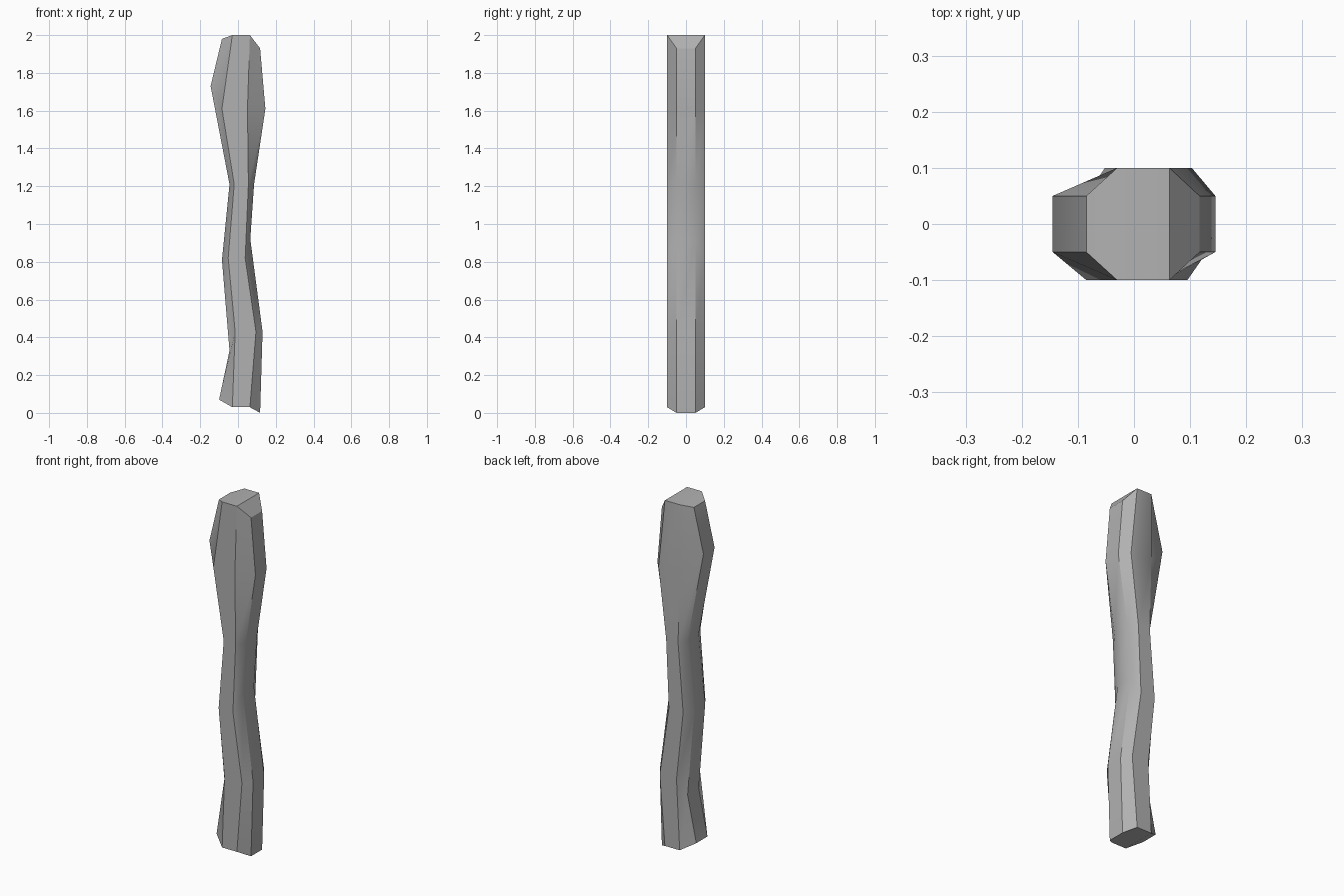
import bpy, bmesh, math

if "Cube" in bpy.data.objects:
    bpy.data.objects.remove(bpy.data.objects["Cube"])

# Side rails of the club as (x, z) from bottom to top
left_edge = [(-0.10, 0.07), (-0.045, 0.33), (-0.085, 0.81), (-0.045, 1.21), (-0.145, 1.73), (-0.085, 1.98)]
right_edge = [(0.117, 0.0), (0.13, 0.43), (0.065, 0.92), (0.085, 1.21), (0.145, 1.61), (0.117, 1.93)]

# Flat front and back rails share heights; only the head differs
inner_z = [0.03, 0.43, 0.82, 1.21, 1.61, 2.0]


def rail(xs):
    return list(zip(xs, inner_z))


front_left = rail([-0.03, -0.015, -0.052, -0.02, -0.085, -0.03])
front_right = rail([0.063, 0.095, 0.038, 0.055, 0.05, 0.063])
back_left = rail([-0.03, -0.01, -0.052, -0.02, -0.03, -0.03])
back_right = rail([0.063, 0.095, 0.038, 0.055, 0.103, 0.063])

# Eight rails, counter-clockwise seen from above
rails = [(front_left, -0.1), (front_right, -0.1), (right_edge, -0.05), (right_edge, 0.05),
         (back_right, 0.1), (back_left, 0.1), (left_edge, 0.05), (left_edge, -0.05)]

bm = bmesh.new()
cols = [[bm.verts.new((x, y, z)) for x, z in pts] for pts, y in rails]

# Long sides
for i in range(8):
    a, b = cols[i], cols[(i + 1) % 8]
    for k in range(5):
        bm.faces.new((a[k], b[k], b[k + 1], a[k + 1]))

# End caps: flat middle with a sloped strip on each side
for ids in ((0, 1, 4, 5), (1, 2, 3, 4), (5, 6, 7, 0)):
    bm.faces.new([cols[i][5] for i in ids])
    bm.faces.new([cols[i][0] for i in reversed(ids)])

bmesh.ops.recalc_face_normals(bm, faces=bm.faces)
mesh = bpy.data.meshes.new("wooden_club")
bm.to_mesh(mesh)
bm.free()
club = bpy.data.objects.new("wooden_club", mesh)
bpy.context.collection.objects.link(club)

# Dark grey surface, softened along its length but sharp at the long edges
grey = bpy.data.materials.new("dark_grey")
grey.diffuse_color = (0.44, 0.44, 0.44, 1.0)
grey.use_nodes = True
grey.node_tree.nodes["Principled BSDF"].inputs["Base Color"].default_value = grey.diffuse_color
mesh.materials.append(grey)
bpy.context.view_layer.objects.active = club
club.select_set(True)
bpy.ops.object.shade_smooth_by_angle(angle=math.radians(30))
